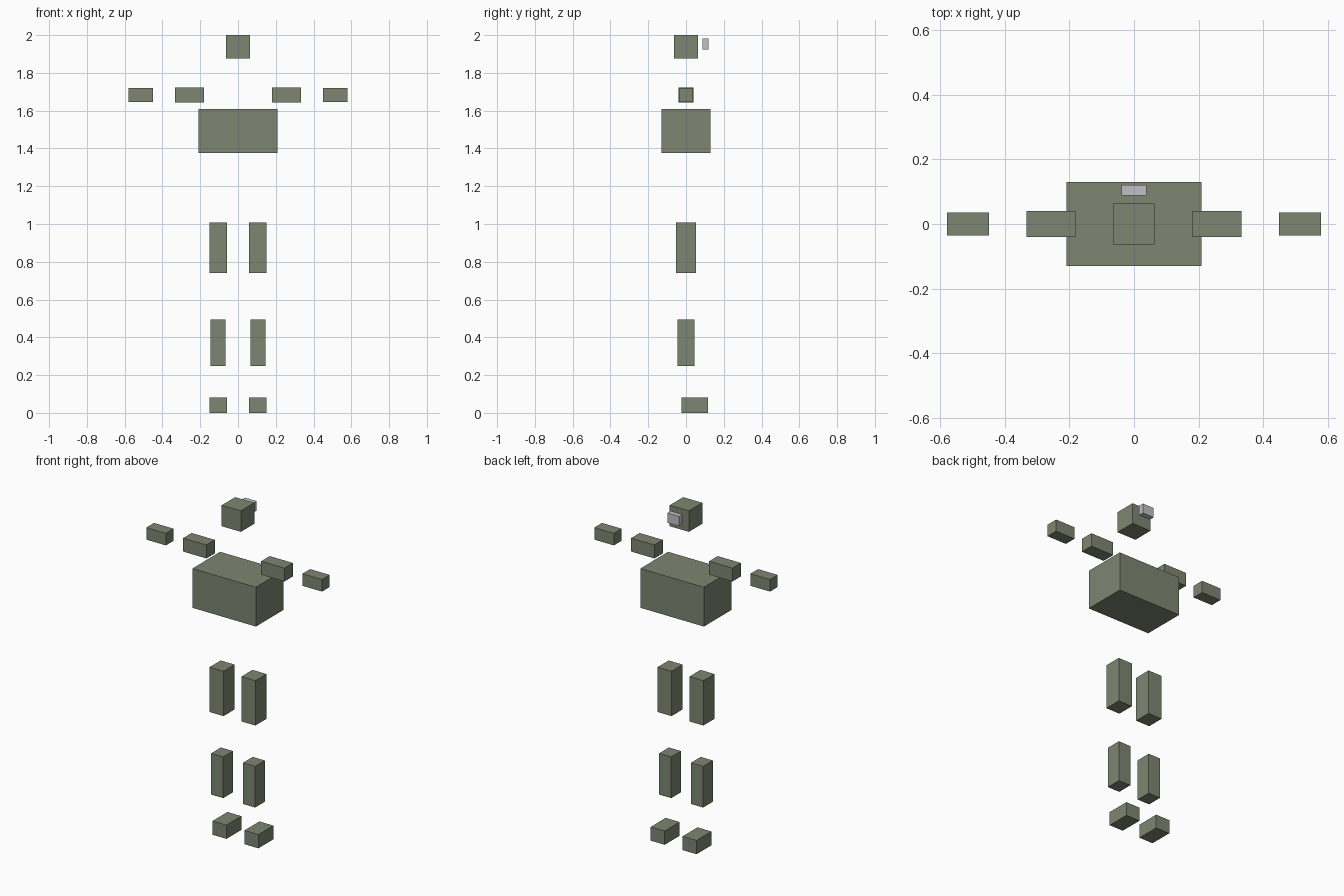
import bpy

if "Cube" in bpy.data.objects:
    bpy.data.objects.remove(bpy.data.objects["Cube"])


def material(name, rgb):
    m = bpy.data.materials.new(name)
    m.diffuse_color = (*rgb, 1)
    m.use_nodes = True
    m.node_tree.nodes["Principled BSDF"].inputs["Base Color"].default_value = m.diffuse_color
    return m


green = material("olive_green", (0.205, 0.24, 0.165))
grey = material("light_grey", (0.54, 0.53, 0.56))


def box(name, center, size, mat=green):
    bpy.ops.mesh.primitive_cube_add(size=1, location=center)
    o = bpy.context.object
    o.name = name
    o.scale = size
    bpy.ops.object.transform_apply(location=False, rotation=False, scale=True)
    o.data.materials.append(mat)
    return o


# Head, the small block behind it, and torso
box("head", (0, 0, 1.9375), (0.126, 0.126, 0.125))
box("head_back_block", (0, 0.104, 1.953), (0.076, 0.032, 0.058), grey)
box("torso", (0, 0, 1.493), (0.418, 0.26, 0.234))

# Paired limbs, placed on both sides
for side, s in (("left", -1), ("right", 1)):
    box(side + "_upper_arm", (s * 0.257, 0, 1.683), (0.153, 0.08, 0.08))
    box(side + "_forearm", (s * 0.514, 0, 1.683), (0.129, 0.072, 0.072))
    box(side + "_thigh", (s * 0.105, 0, 0.875), (0.092, 0.104, 0.267))
    box(side + "_shin", (s * 0.105, 0, 0.372), (0.08, 0.092, 0.245))
    box(side + "_foot", (s * 0.105, 0.046, 0.041), (0.092, 0.14, 0.082))
